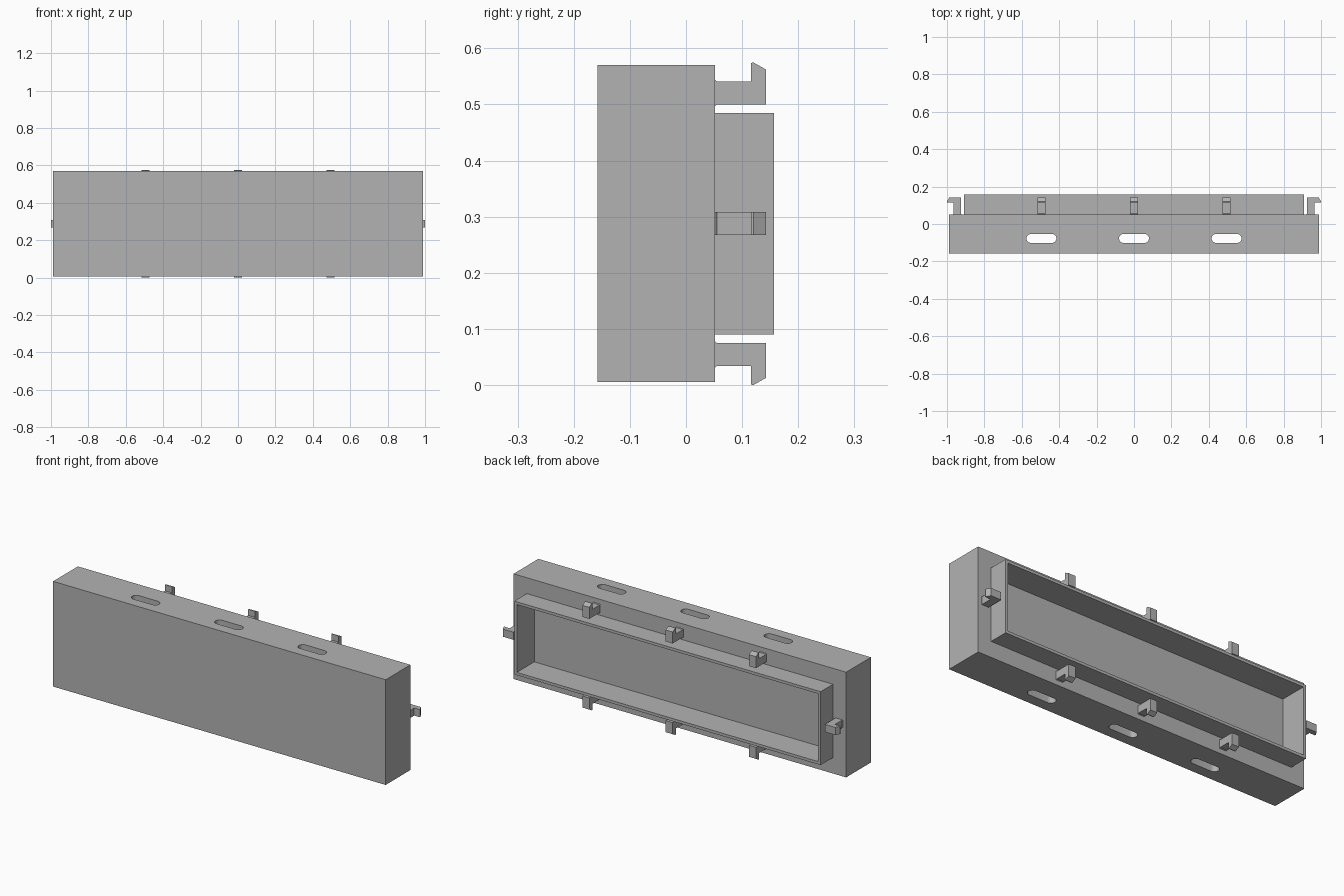
import bpy
import bmesh
from math import cos, sin, pi
from mathutils import Matrix, Vector

MID_Z = 0.2875          # centre height of the panel
BACK = 0.052            # rear face of the main block
COLUMNS = (-0.495, 0, 0.495)

cube = bpy.data.objects.get("Cube")
if cube:
    bpy.data.objects.remove(cube, do_unlink=True)

grey = bpy.data.materials.new("light_grey")
grey.use_nodes = True
grey.diffuse_color = (0.45, 0.45, 0.45, 1)
grey.node_tree.nodes["Principled BSDF"].inputs["Base Color"].default_value = grey.diffuse_color


def add_object(name, bm):
    bmesh.ops.recalc_face_normals(bm, faces=bm.faces)
    mesh = bpy.data.meshes.new(name)
    bm.to_mesh(mesh)
    bm.free()
    mesh.materials.append(grey)
    obj = bpy.data.objects.new(name, mesh)
    bpy.context.collection.objects.link(obj)
    return obj


def box(name, half_x, y0, y1, half_z):
    bm = bmesh.new()
    size = Matrix.Diagonal((2 * half_x, y1 - y0, 2 * half_z, 1))
    bmesh.ops.create_cube(bm, size=1, matrix=Matrix.Translation((0, (y0 + y1) / 2, MID_Z)) @ size)
    return add_object(name, bm)


def prism(name, points, depth):
    """Extrude a closed outline of 3D points along the depth vector."""
    bm = bmesh.new()
    face = bm.faces.new([bm.verts.new(p) for p in points])
    new = bmesh.ops.extrude_face_region(bm, geom=[face])["geom"]
    bmesh.ops.translate(bm, vec=depth, verts=[v for v in new if isinstance(v, bmesh.types.BMVert)])
    return add_object(name, bm)


def combine(target, tool, operation):
    mod = target.modifiers.new(operation.lower(), "BOOLEAN")
    mod.operation, mod.solver, mod.object = operation, "EXACT", tool
    bpy.context.view_layer.objects.active = target
    bpy.ops.object.modifier_apply(modifier=mod.name)
    bpy.data.objects.remove(tool, do_unlink=True)


# Main block with a raised rear rim around a shallow recess
body = box("panel_body", 0.988, -0.158, BACK, 0.2825)
combine(body, box("rear_rim", 0.91, 0, 0.157, 0.197), "UNION")
combine(body, box("recess_cutter", 0.895, 0.009, 0.3, 0.182), "DIFFERENCE")

# Rounded slots running vertically through the block
for x in COLUMNS:
    outline = []
    for side in (1, -1):
        for i in range(13):
            a = -pi / 2 + pi * i / 12
            outline.append((x + side * (0.056 + 0.024 * cos(a)), -0.077 + side * 0.024 * sin(a), -0.1))
    combine(body, prism("slot_cutter", outline, Vector((0, 0, 1))), "DIFFERENCE")

bpy.context.view_layer.objects.active = body
body.select_set(True)
bpy.ops.object.shade_smooth_by_angle(angle=pi / 6)

# Snap clips: profile as (y, distance outward from the panel centre), hook outward
PROFILE = ((BACK, -0.003), (BACK + 0.003, 0), (0.143, 0), (0.143, 0.062), (0.12, 0.075),
           (0.116, 0.074), (0.116, 0.041), (BACK + 0.003, 0.041), (BACK, 0.044))
HALF = 0.0205


def clip(name, start, place, depth):
    return prism(name, [place(y, start + d) for y, d in PROFILE], depth)


for label, s in (("top", 1), ("bottom", -1)):
    for column, x in zip(("right", "middle", "left"), COLUMNS):
        clip(f"{label}_{column}_clip", 0.2125, lambda y, d: (x - HALF, y, MID_Z + s * d),
             Vector((2 * HALF, 0, 0)))

for label, s in (("left", 1), ("right", -1)):
    clip(f"{label}_side_clip", 0.925, lambda y, d: (s * d, y, MID_Z - HALF),
         Vector((0, 0, 2 * HALF)))
